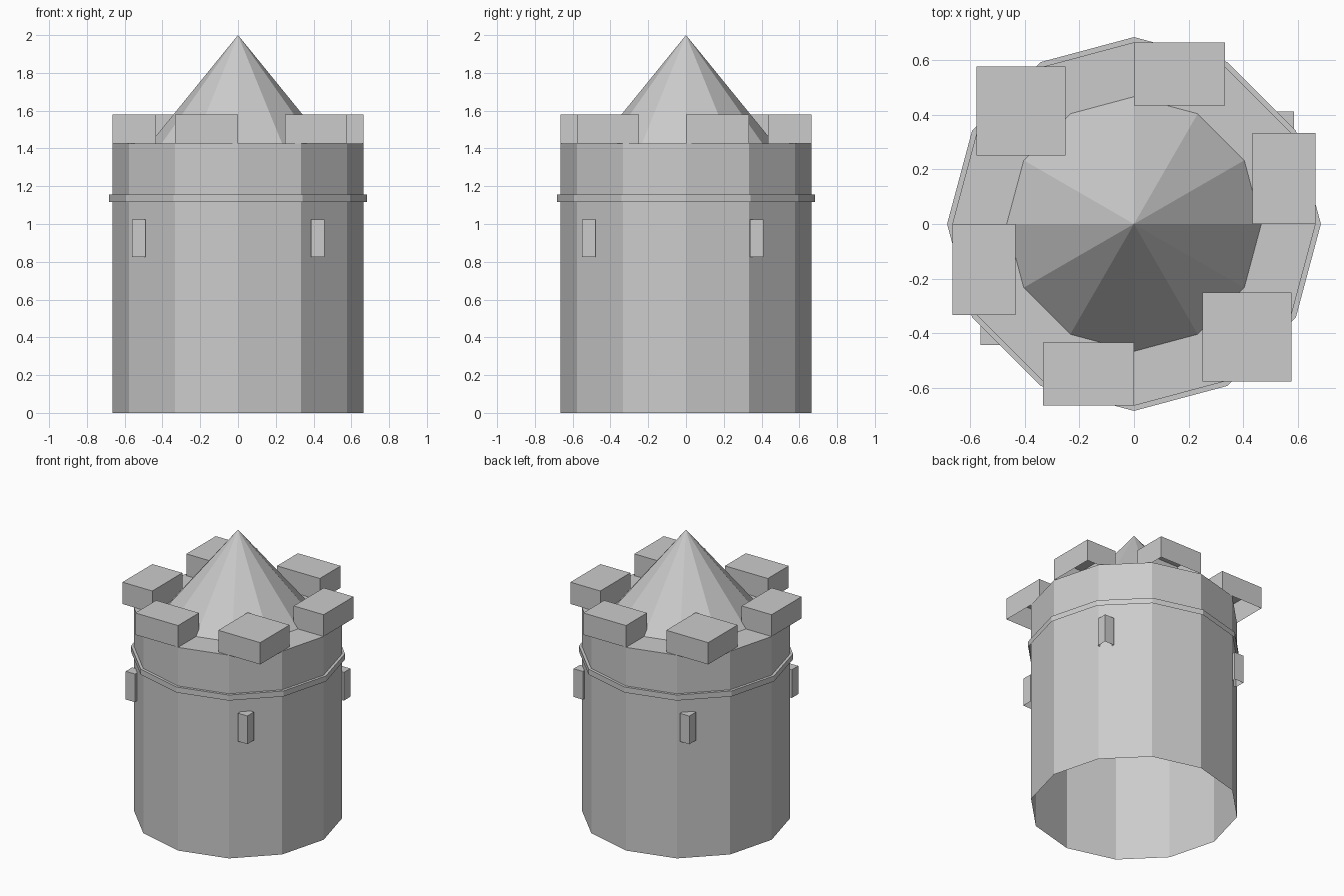
import bpy, bmesh, math

if "Cube" in bpy.data.objects:
    bpy.data.objects.remove(bpy.data.objects["Cube"])

R = 0.665          # wall radius, corners at 0, 30, 60... degrees
SIDES = 12
TOP = 1.427        # wall top

stone = bpy.data.materials.new("grey_stone")
stone.diffuse_color = (0.6, 0.6, 0.6, 1)
stone.use_nodes = True
stone.node_tree.nodes["Principled BSDF"].inputs["Base Color"].default_value = stone.diffuse_color


def finish(name, bm):
    bmesh.ops.recalc_face_normals(bm, faces=bm.faces)
    # the whole model has no downward faces
    down = [f for f in bm.faces if f.normal.z < -0.9]
    bmesh.ops.delete(bm, geom=down, context='FACES')
    me = bpy.data.meshes.new(name)
    bm.to_mesh(me)
    bm.free()
    me.materials.append(stone)
    ob = bpy.data.objects.new(name, me)
    bpy.context.collection.objects.link(ob)
    return ob


def drum(name, r1, r2, z1, z2):
    """Twelve-sided drum or cone, open underneath."""
    n = SIDES
    bm = bmesh.new()

    def ring(r, z):
        return [bm.verts.new((r * math.cos(i * math.tau / n),
                              r * math.sin(i * math.tau / n), z)) for i in range(n)]
    low = ring(r1, z1)
    bm.faces.new(low[::-1])
    if r2 > 0:
        high = ring(r2, z2)
        bm.faces.new(high)
        for i in range(n):
            j = (i + 1) % n
            bm.faces.new((low[i], low[j], high[j], high[i]))
    else:
        apex = bm.verts.new((0, 0, z2))
        for i in range(n):
            bm.faces.new((low[i], low[(i + 1) % n], apex))
    return finish(name, bm)


def box(name, lo, hi):
    """Axis-aligned block between two corners, open underneath."""
    bm = bmesh.new()
    bmesh.ops.create_cube(bm, size=1)
    for v in bm.verts:
        v.co = [(lo[k] + hi[k]) / 2 + v.co[k] * (hi[k] - lo[k]) for k in range(3)]
    return finish(name, bm)


# Wall, string course and roof
drum("tower_wall", R, R, 0, TOP)
drum("string_course", 0.684, 0.684, 1.117, 1.156)
drum("cone_roof", 0.466, 0, TOP, 2.0)

# Battlements: each block bounds every second 30 degree sector of the rim
for k in range(6):
    pts = [(r * math.cos(math.radians(a)), r * math.sin(math.radians(a)))
           for r in (0.5, R) for a in (60 * k, 60 * k + 30)]
    xs, ys = zip(*pts)
    box(f"merlon_{k + 1}", (min(xs), min(ys), TOP), (max(xs), max(ys), 1.58))

# Window blocks around the wall
for k in range(4):
    a = 0.6 + 1.6 * k
    x, y, h = R * math.cos(a), R * math.sin(a), 0.036
    box(f"window_{k + 1}", (x - h, y - h, 0.826), (x + h, y + h, 1.024))
